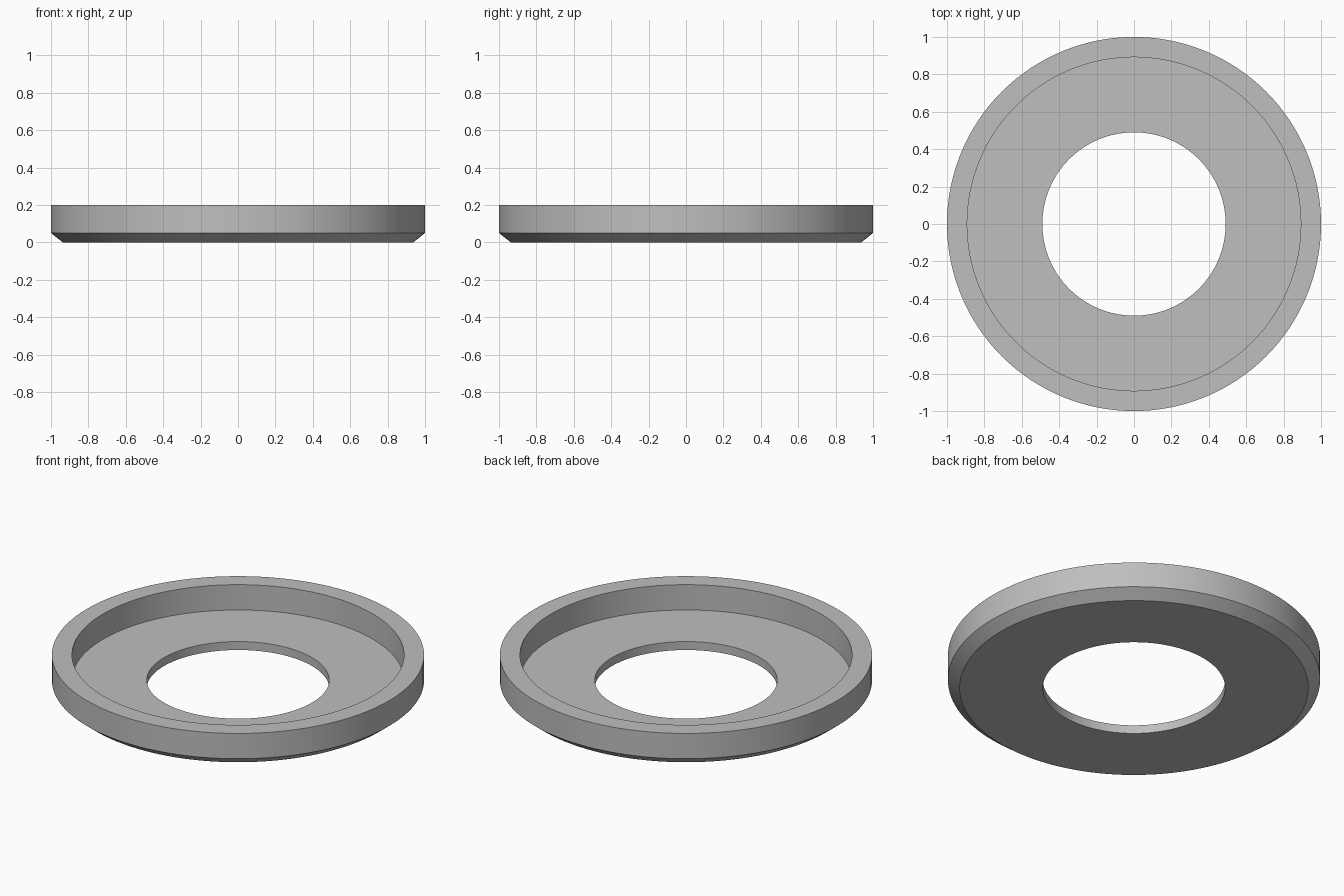
import bpy
import bmesh
import math

cube = bpy.data.objects.get("Cube")
if cube:
    bpy.data.objects.remove(cube, do_unlink=True)

SEGMENTS = 128

# Plain grey material
grey = bpy.data.materials.new("plain_grey")
grey.use_nodes = True
colour = (0.52, 0.52, 0.52, 1)
grey.diffuse_color = colour
grey.node_tree.nodes["Principled BSDF"].inputs["Base Color"].default_value = colour


def lathe(name, profile, material):
    """Revolve a closed (radius, height) profile around the z axis."""
    bm = bmesh.new()
    verts = [bm.verts.new((r, 0, z)) for r, z in profile]
    edges = [bm.edges.new((v, verts[(i + 1) % len(verts)]))
             for i, v in enumerate(verts)]
    bmesh.ops.spin(bm, geom=verts + edges, cent=(0, 0, 0), axis=(0, 0, 1),
                   angle=math.tau, steps=SEGMENTS, use_merge=True)
    bmesh.ops.remove_doubles(bm, verts=bm.verts, dist=0.0001)
    bmesh.ops.recalc_face_normals(bm, faces=bm.faces)
    mesh = bpy.data.meshes.new(name)
    bm.to_mesh(mesh)
    bm.free()
    mesh.materials.append(material)
    obj = bpy.data.objects.new(name, mesh)
    bpy.context.collection.objects.link(obj)
    bpy.ops.object.select_all(action="DESELECT")
    obj.select_set(True)
    bpy.context.view_layer.objects.active = obj
    bpy.ops.object.shade_smooth_by_angle(angle=math.radians(25))
    return obj


# Flat floor with a centre hole, chamfered base and raised outer rim
lathe("rimmed_ring", [
    (0.49, 0), (0.937, 0), (1, 0.05), (1, 0.2),
    (0.892, 0.2), (0.892, 0.05), (0.49, 0.05),
], grey)
